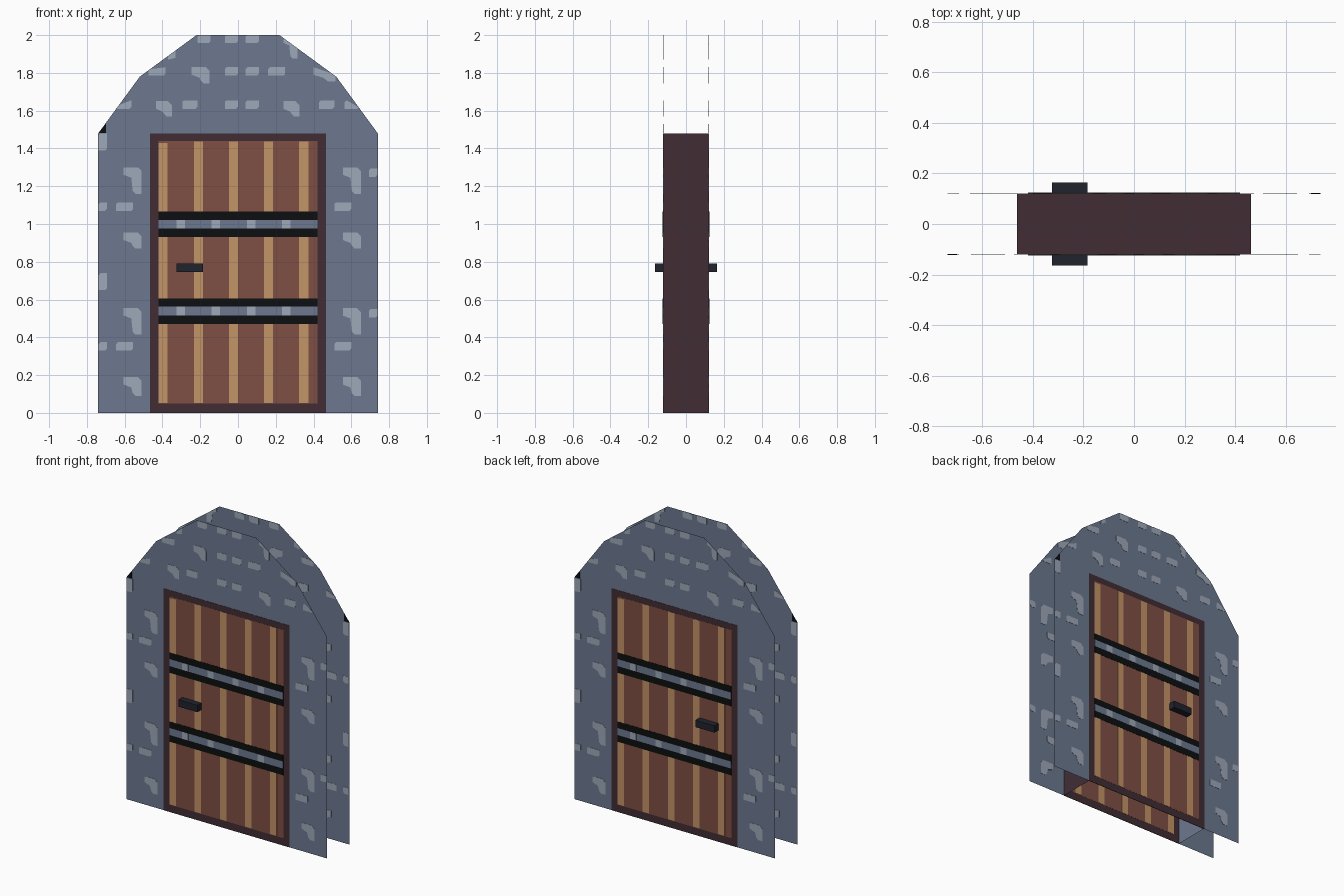
import bpy, bmesh, math
from mathutils import Matrix

if "Cube" in bpy.data.objects:
    bpy.data.objects.remove(bpy.data.objects["Cube"])


def paint(name, hexcode):
    rgb = [int(hexcode[i:i + 2], 16) / 255 for i in (0, 2, 4)]
    lin = [c / 12.92 if c < 0.04045 else ((c + 0.055) / 1.055) ** 2.4 for c in rgb]
    m = bpy.data.materials.new(name)
    m.diffuse_color = (*lin, 1)
    m.use_nodes = True
    m.node_tree.nodes["Principled BSDF"].inputs["Base Color"].default_value = m.diffuse_color
    return m


SLATE = paint("slate", "6c788f")
STONE = paint("pale_stone", "9da8b8")
MAROON = paint("dark_frame", "412d35")
PLANK = paint("brown_plank", "7f4f43")
LIGHT = paint("light_plank", "c39367")
BLACK = paint("black_iron", "0c0f10")
IRON = paint("handle_iron", "21232d")
DEPTH = 0.12            # half distance between the two facades


def finish(name, bm, mat):
    me = bpy.data.meshes.new(name)
    bm.to_mesh(me)
    bm.free()
    me.materials.append(mat)
    ob = bpy.data.objects.new(name, me)
    bpy.context.collection.objects.link(ob)
    return ob


def facade(name, shapes, mat, t):
    """Outlines in (x, z), as sheets (t = 0) or thin plates, on both facades."""
    for side, turn in (("front", 0), ("back", math.pi)):
        bm = bmesh.new()
        for pts in shapes:
            a = [bm.verts.new((x, -DEPTH - t, z)) for x, z in pts]
            bm.faces.new(a)
            if t:
                b = [bm.verts.new((x, -DEPTH + t, z)) for x, z in pts]
                bm.faces.new(b[::-1])
                for i in range(len(a)):
                    j = (i + 1) % len(a)
                    bm.faces.new((a[i], b[i], b[j], a[j]))
        if t:
            bmesh.ops.recalc_face_normals(bm, faces=bm.faces)
        bm.transform(Matrix.Rotation(turn, 4, "Z"))
        finish(side + "_" + name, bm, mat)


def rect(x0, x1, z0, z1):
    return [(x0, z0), (x1, z0), (x1, z1), (x0, z1)]


def sheet(name, corners, mat):
    bm = bmesh.new()
    bm.faces.new([bm.verts.new(c) for c in corners])
    finish(name, bm, mat)


# Stone wall outline with a faceted arch
facade("wall", [[(-.74, 0), (.74, 0), (.74, 1.48), (.52, 1.78), (.22, 2),
                 (-.22, 2), (-.52, 1.78), (-.74, 1.48)]], SLATE, 0)


def roof(x):
    x = abs(x)
    if x < .22:
        return 2
    if x < .52:
        return 2 - (x - .22) * .22 / .30
    return 1.78 - (x - .52) * .30 / .22


def clip(pts):
    return [(x, min(z, roof(x))) for x, z in pts]


def brick(x, z, w, h=.045):
    return clip([(x, z), (x + w - .01, z), (x + w, z + .01), (x + w, z + h),
                 (x + .01, z + h), (x, z + h - .01)])


def hook(x, top, w, h):
    """Stone with a wide top and a leg on the right."""
    return clip([(x, top), (x, top - .04), (x + .42 * w, top - .055),
                 (x + .5 * w, top - h + .015), (x + .65 * w, top - h),
                 (x + w, top - h), (x + w, top - .02), (x + w - .02, top)])


stones = []
# Stones in the arch
for z, row in ((1.61, ((-.64, .075), (-.295, .08), (-.07, .07), (.04, .07), (.43, .08), (.565, .075))),
               (1.785, ((-.475, .09), (-.07, .07), (.04, .07), (.16, .09))),
               (1.957, ((-.215, .07), (-.07, .07), (.04, .07)))):
    stones += [brick(x, z, w) for x, w in row]
stones += [hook(*s) for s in ((-.435, 1.65, .085, .08), (-.245, 1.83, .095, .085),
                              (.24, 1.65, .085, .08), (.40, 1.83, .115, .075),
                              (.24, 2, .075, .125))]
stones.append(clip([(-.37, 1.87), (-.33, 1.88), (-.33, 2), (-.37, 2)]))
# Stones beside the door
for x in (-.605, .555):
    stones += [hook(x, top, .095, h) for top, h in
               ((1.30, .14), (.955, .085), (.555, .14), (.19, .10))]
for z in (1.07, .33):
    stones += [brick(-.645, z, .09), brick(.51, z, .09), brick(-.738, z, .045)]
stones += [brick(-.738, 1.39, .045, .09), brick(-.738, .65, .045, .09),
           brick(.693, 1.25, .045), brick(.693, .505, .045)]
facade("stones", stones, STONE, .0015)
facade("dark_corner", [[(-.738, 1.482), (-.70, 1.482), (-.70, 1.53)]], BLACK, .002)

# Door: frame, planks, light strips
facade("door_frame", [rect(-.465, .465, 0, 1.48)], MAROON, .0015)
facade("door_planks", [rect(-.42, .42, .05, 1.44)], PLANK, .0022)
facade("plank_strips", [rect(-.42 + i * .186, -.372 + i * .186, .052, 1.438 if i else 1.43)
                        for i in range(5)], LIGHT, .0029)

# Iron bands with a slate stripe and pale studs
bands = (.47, .93)
facade("bands", [rect(-.42, .42, z, z + .135) for z in bands], BLACK, .0036)
facade("band_stripes", [rect(-.42, .42, z + .045, z + .092) for z in bands], SLATE, .0042)
facade("band_studs", [rect(-.325 + i * .186, -.28 + i * .186, z + .045, z + .092)
                      for z in bands for i in range(4)], STONE, .0048)

# Door jambs and lintel joining the facades, open at the bottom
X, D, H = .463, DEPTH, 1.48
sheet("right_jamb", [(X, -D, 0), (X, D, 0), (X, D, H), (X, -D, H)], MAROON)
sheet("left_jamb", [(-X, D, 0), (-X, -D, 0), (-X, -D, H), (-X, D, H)], SLATE)
sheet("lintel", [(-X, -D, H), (X, -D, H), (X, D, H), (-X, D, H)], MAROON)

# Handles on both faces
for name, s in (("front_handle", -1), ("back_handle", 1)):
    bm = bmesh.new()
    bmesh.ops.create_cube(bm, size=1, matrix=Matrix.Translation((-.255, s * .1425, .768))
                          @ Matrix.Diagonal((.14, .045, .046, 1)))
    finish(name, bm, IRON)
